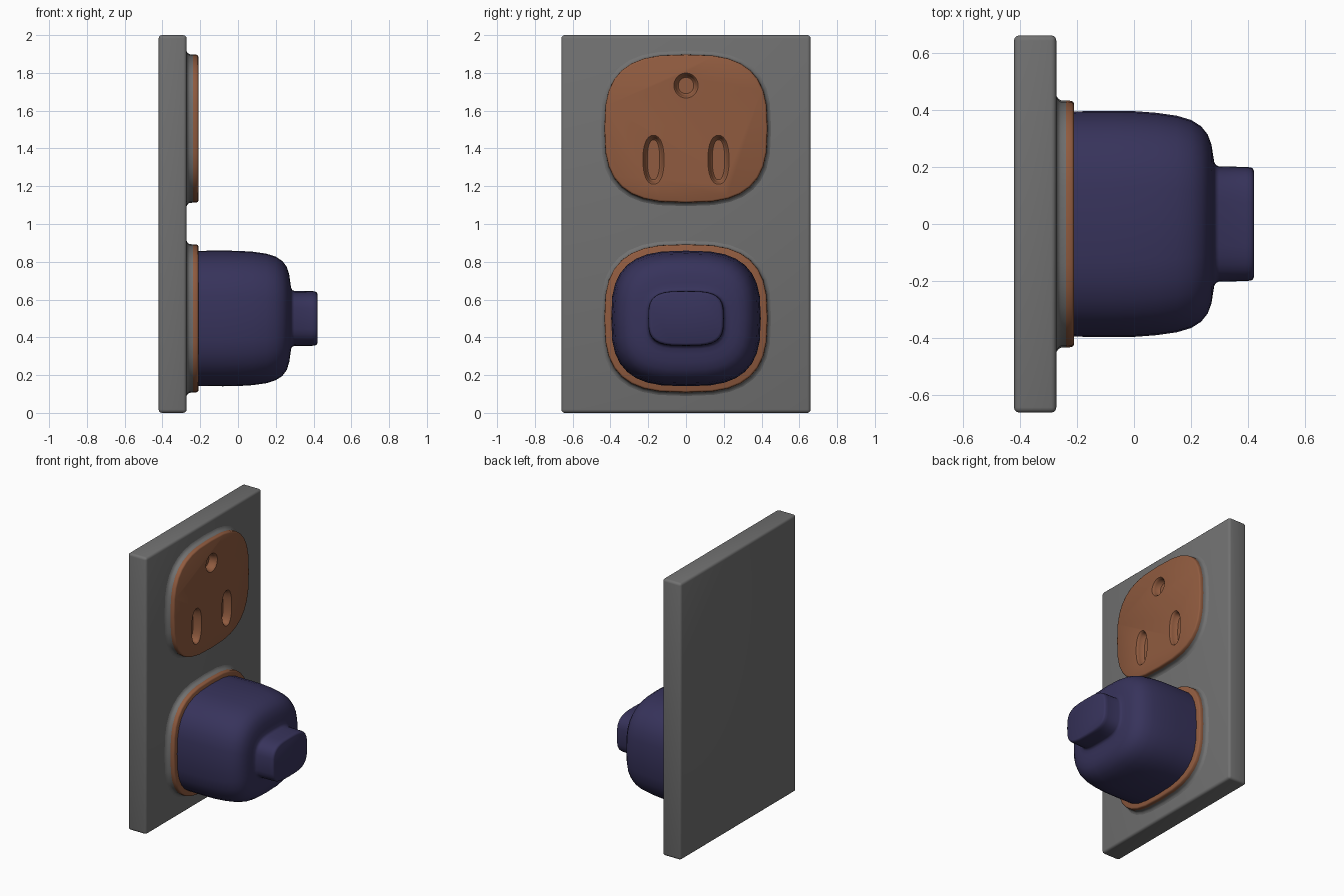
import bpy, bmesh, math

if "Cube" in bpy.data.objects:
    bpy.data.objects.remove(bpy.data.objects["Cube"])

SEG = 32
PLATE_FRONT = -0.272


def material(name, rgb):
    m = bpy.data.materials.new(name)
    m.diffuse_color = (*rgb, 1)
    m.use_nodes = True
    m.node_tree.nodes["Principled BSDF"].inputs["Base Color"].default_value = m.diffuse_color
    return m


copper = material("copper", (0.28, 0.105, 0.05))
indigo = material("indigo", (0.038, 0.033, 0.105))
grey = material("dark_grey", (0.165, 0.165, 0.165))


def smooth(ob, angle=40):
    bpy.ops.object.select_all(action='DESELECT')
    ob.select_set(True)
    bpy.context.view_layer.objects.active = ob
    bpy.ops.object.shade_smooth_by_angle(angle=math.radians(angle))


def loft(name, rings, cy, cz, n=2.9, mat=None, caps=True):
    """Superellipse rings (x, half_y, half_z[, exponent]) joined along x."""
    bm = bmesh.new()
    loops = []
    for x, ry, rz, *e in rings:
        p = 2 / (e[0] if e else n)
        loop = []
        for i in range(SEG):
            a = 2 * math.pi * i / SEG
            c, s = math.cos(a), math.sin(a)
            loop.append(bm.verts.new((x,
                                      cy + ry * math.copysign(abs(c) ** p, c),
                                      cz + rz * math.copysign(abs(s) ** p, s))))
        loops.append(loop)
    for a, b in zip(loops, loops[1:]):
        for i in range(SEG):
            j = (i + 1) % SEG
            bm.faces.new((a[i], a[j], b[j], b[i]))
    if caps:
        bm.faces.new(loops[0][::-1])
        bm.faces.new(loops[-1])
        bmesh.ops.recalc_face_normals(bm, faces=bm.faces)
    me = bpy.data.meshes.new(name)
    bm.to_mesh(me)
    bm.free()
    ob = bpy.data.objects.new(name, me)
    bpy.context.collection.objects.link(ob)
    if mat:
        me.materials.append(mat)
    return ob


# Wall plate
bpy.ops.mesh.primitive_cube_add(size=1, location=(-0.346, 0, 1))
plate = bpy.context.object
plate.name = "wall_plate"
plate.scale = (0.148, 1.32, 2)
bpy.ops.object.transform_apply(location=False, rotation=False, scale=True)
plate.data.materials.append(grey)
bev = plate.modifiers.new("bevel", 'BEVEL')
bev.width, bev.segments = 0.018, 3
bpy.ops.object.modifier_apply(modifier="bevel")
smooth(plate)

# Two socket faces with filleted grey collars
faces = {}
for label, cz in (("lower", 0.5), ("upper", 1.505)):
    collar = loft(label + "_socket_collar",
                  [(PLATE_FRONT - 0.002, 0.455, 0.415), (-0.27, 0.446, 0.406),
                   (-0.264, 0.438, 0.398), (-0.256, 0.433, 0.394),
                   (-0.238, 0.432, 0.392)], 0, cz, mat=grey, caps=False)
    smooth(collar, 60)
    faces[label] = loft(label + "_socket_face",
                        [(-0.285, 0.425, 0.385), (-0.238, 0.432, 0.392),
                         (-0.219, 0.431, 0.391), (-0.213, 0.428, 0.388),
                         (-0.21, 0.422, 0.382)], 0, cz, mat=copper)

# Shallow pin holes with softened rims
for cy, cz, ry, rz, n in ((0, 1.733, 0.055, 0.057, 2),
                          (-0.172, 1.34, 0.047, 0.12, 2.3),
                          (0.172, 1.34, 0.047, 0.12, 2.3)):
    cutter = loft("hole_cutter",
                  [(-0.262, ry - 0.014, rz - 0.014),
                   (-0.256, ry - 0.007, rz - 0.007),
                   (-0.228, ry, rz), (-0.217, ry + 0.003, rz + 0.003),
                   (-0.2, ry + 0.018, rz + 0.018)], cy, cz, n, copper)
    cutter.hide_render = True
    cut = faces["upper"].modifiers.new("hole", 'BOOLEAN')
    cut.operation, cut.solver, cut.object = 'DIFFERENCE', 'EXACT', cutter
    bpy.context.view_layer.objects.active = faces["upper"]
    bpy.ops.object.modifier_apply(modifier="hole")
    bpy.data.objects.remove(cutter)
for f in faces.values():
    smooth(f)

# Plug body flowing into its grip
plug = loft("plug",
            [(-0.22, 0.394, 0.358), (-0.08, 0.396, 0.359), (0.0, 0.395, 0.358),
             (0.08, 0.389, 0.353), (0.15, 0.379, 0.343), (0.2, 0.364, 0.327),
             (0.235, 0.342, 0.304), (0.258, 0.313, 0.273), (0.271, 0.278, 0.232),
             (0.277, 0.24, 0.19, 3.1), (0.281, 0.216, 0.162, 3.3),
             (0.287, 0.206, 0.15, 3.4), (0.298, 0.201, 0.146, 3.4),
             (0.39, 0.2, 0.145, 3.4), (0.408, 0.198, 0.143, 3.4),
             (0.416, 0.194, 0.139, 3.4), (0.42, 0.186, 0.131, 3.4)],
            0, 0.5, mat=indigo)
smooth(plug, 50)
